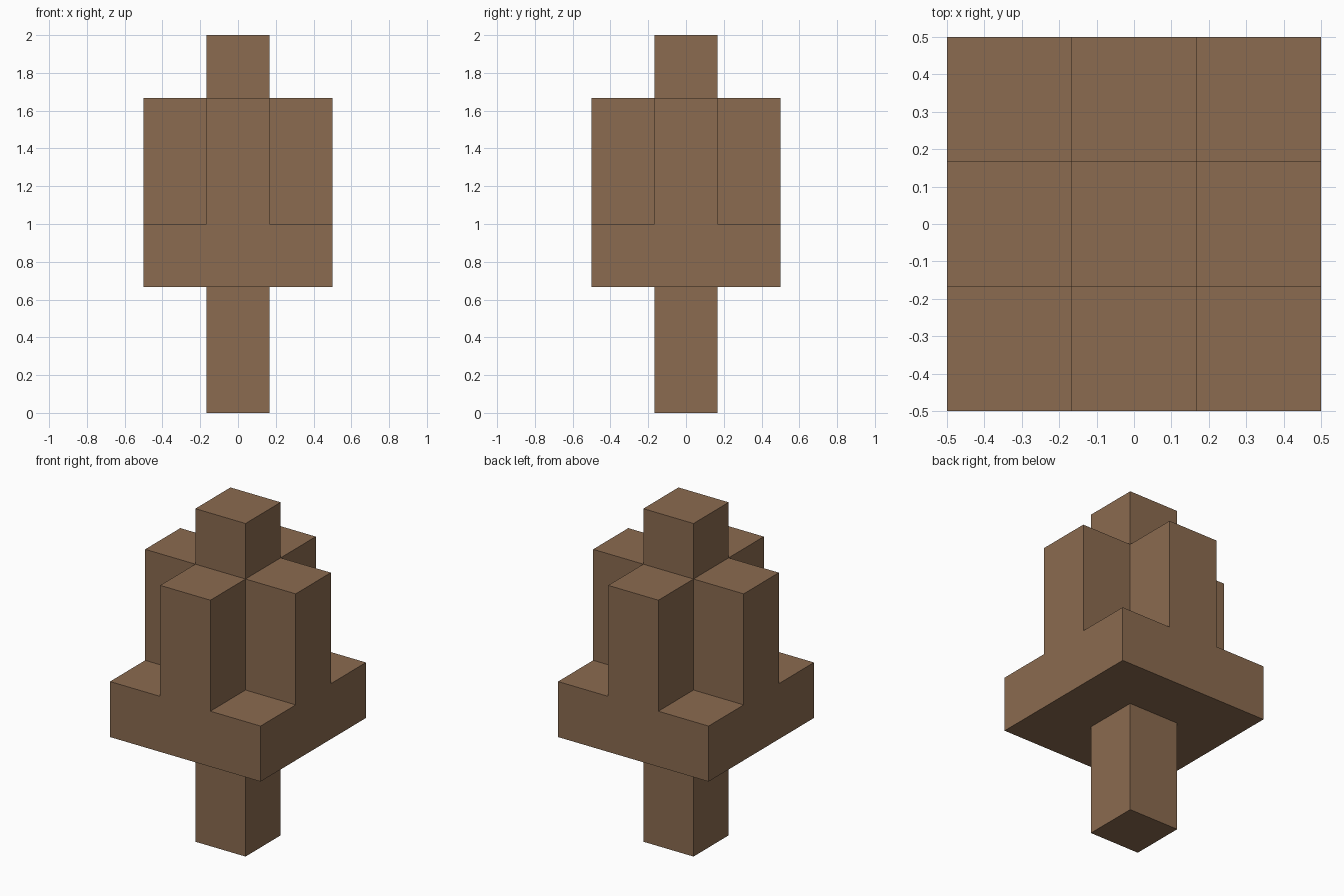
import bpy
import bmesh
from math import radians
from mathutils import Matrix, Vector

if "Cube" in bpy.data.objects:
    bpy.data.objects.remove(bpy.data.objects["Cube"], do_unlink=True)

U = 1 / 3  # the whole shape sits on a grid of thirds


def flat_material(name, color):
    mat = bpy.data.materials.new(name)
    mat.use_nodes = True
    mat.diffuse_color = color
    bsdf = mat.node_tree.nodes["Principled BSDF"]
    bsdf.inputs["Base Color"].default_value = color
    bsdf.inputs["Roughness"].default_value = 0.9
    return mat


def pull(bm, direction, level, distance, rule):
    """Extrude the faces at a height that point up or down and pass the rule."""
    faces = []
    for f in bm.faces:
        c = f.calc_center_median()
        if f.normal.z * direction > 0.9 and abs(c.z - level) < 0.01 and rule(c):
            faces.append(f)
    out = bmesh.ops.extrude_face_region(bm, geom=faces)["geom"]
    verts = [g for g in out if isinstance(g, bmesh.types.BMVert)]
    bmesh.ops.translate(bm, verts=verts, vec=Vector((0, 0, direction * distance)))
    old = [f for f in faces if f.is_valid]
    if old:
        bmesh.ops.delete(bm, geom=old, context="FACES")
    bmesh.ops.recalc_face_normals(bm, faces=bm.faces[:])
    bm.normal_update()


def in_centre(c):
    return max(abs(c.x), abs(c.y)) < U / 2


def in_cross(c):
    return min(abs(c.x), abs(c.y)) < U / 2


# Square slab, divided in thirds each way
bm = bmesh.new()
bmesh.ops.create_cube(bm, size=1)
bmesh.ops.subdivide_edges(bm, edges=bm.edges[:], cuts=2, use_grid_fill=True)
bmesh.ops.transform(bm, verts=bm.verts[:],
                    matrix=Matrix.Translation((0, 0, 2.5 * U)) @ Matrix.Diagonal((1, 1, U, 1)))
bm.normal_update()

# Cross-shaped upper body, top post and lower stem
pull(bm, 1, 3 * U, 2 * U, in_cross)
pull(bm, 1, 5 * U, U, in_centre)
pull(bm, -1, 2 * U, 2 * U, in_centre)

# Merge the coplanar faces
bmesh.ops.dissolve_limit(bm, angle_limit=radians(1), verts=bm.verts[:], edges=bm.edges[:])

mesh = bpy.data.meshes.new("cross_block_on_stem")
bm.to_mesh(mesh)
bm.free()
mesh.materials.append(flat_material("wood brown", (0.258, 0.147, 0.08, 1)))
block = bpy.data.objects.new("cross_block_on_stem", mesh)
bpy.context.collection.objects.link(block)
